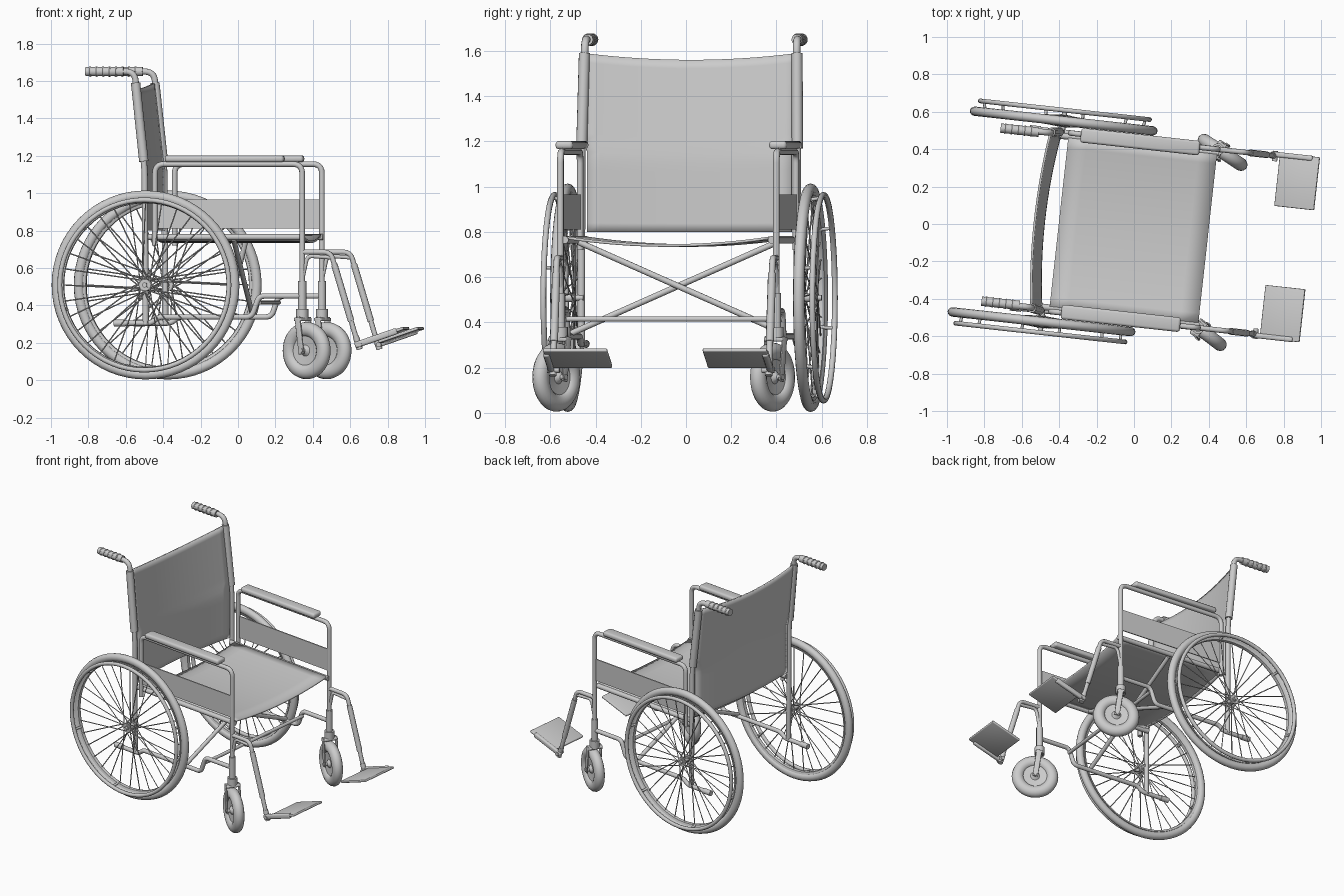
import bpy, bmesh, math
from math import sin, cos, pi, radians
from mathutils import Vector, Matrix

if "Cube" in bpy.data.objects:
    bpy.data.objects.remove(bpy.data.objects["Cube"])

# Chair frame: u forward, w to the left; whole chair is turned slightly about z
YAW = Matrix.Rotation(radians(-6.3), 4, 'Z')
M = YAW @ Matrix.Translation((0, -0.034, 0))


def rounded(path, r):
    """Polyline with filleted corners."""
    p = [Vector(q) for q in path]
    out = [p[0]]
    for a, b, c in zip(p, p[1:], p[2:]):
        k = min(r, (a - b).length * 0.45, (c - b).length * 0.45)
        s, e = b + (a - b).normalized() * k, b + (c - b).normalized() * k
        for i in range(7):
            t = i / 6
            out.append(s * (1 - t) ** 2 + b * 2 * t * (1 - t) + e * t * t)
    return out + [p[-1]]


def tube(name, paths, r, bend=0.05, res=3, mat=None):
    cu = bpy.data.curves.new(name, 'CURVE')
    cu.dimensions = '3D'
    cu.bevel_depth, cu.bevel_resolution, cu.use_fill_caps = r, res, True
    for path in paths:
        pts = rounded(path, bend)
        sp = cu.splines.new('POLY')
        sp.points.add(len(pts) - 1)
        for q, v in zip(sp.points, pts):
            q.co = (*v, 1)
    ob = bpy.data.objects.new(name, cu)
    bpy.context.collection.objects.link(ob)
    ob.matrix_world = M @ (mat or Matrix())
    return ob


def mesh_object(name, bm, mat=None, smooth=True):
    bmesh.ops.recalc_face_normals(bm, faces=bm.faces)
    me = bpy.data.meshes.new(name)
    bm.to_mesh(me)
    bm.free()
    ob = bpy.data.objects.new(name, me)
    bpy.context.collection.objects.link(ob)
    ob.matrix_world = M @ (mat or Matrix())
    if smooth:
        bpy.ops.object.select_all(action='DESELECT')
        ob.select_set(True)
        bpy.context.view_layer.objects.active = ob
        bpy.ops.object.shade_smooth_by_angle(angle=radians(40))
    return ob


def box(name, size, mat, bevel=0.0):
    bm = bmesh.new()
    bmesh.ops.create_cube(bm, size=1, matrix=Matrix.Diagonal((*size, 1)))
    if bevel:
        bmesh.ops.bevel(bm, geom=bm.edges[:], offset=bevel, segments=3,
                        profile=0.5, affect='EDGES')
    return mesh_object(name, bm, mat)


def ring(name, profile, mat, n=64):
    """Closed (radius, offset) profile revolved about the w axis."""
    bm = bmesh.new()
    loops = [[bm.verts.new((r * cos(2 * pi * i / n), o, r * sin(2 * pi * i / n)))
              for r, o in profile] for i in range(n)]
    m = len(profile)
    for i in range(n):
        a, b = loops[i], loops[(i + 1) % n]
        for j in range(m):
            k = (j + 1) % m
            bm.faces.new((a[j], a[k], b[k], b[j]))
    return mesh_object(name, bm, mat)


def circle(R, rx, ry, n=12, off=0.0):
    return [(R + rx * cos(2 * pi * i / n), off + ry * sin(2 * pi * i / n)) for i in range(n)]


def sheet(name, f, nu, nv, thick):
    bm = bmesh.new()
    g = [[bm.verts.new(f(i / nu, j / nv)) for j in range(nv + 1)] for i in range(nu + 1)]
    for i in range(nu):
        for j in range(nv):
            bm.faces.new((g[i][j], g[i + 1][j], g[i + 1][j + 1], g[i][j + 1]))
    ob = mesh_object(name, bm)
    sol = ob.modifiers.new('thickness', 'SOLIDIFY')
    sol.thickness, sol.offset = thick, 0
    return ob


T = Matrix.Translation

# Seat and back fabric
sheet('seat', lambda a, b: (-0.40 + 0.80 * a, -0.46 + 0.92 * b,
                            0.775 - 0.035 * (1 - (2 * b - 1) ** 2)), 8, 16, 0.012)


def back(a, b):
    sag = 1 - (2 * b - 1) ** 2
    z = 0.80 + (0.79 - 0.03 * sag) * a
    u = -0.445 - 0.055 * max(0, (z - 1.12) / 0.5) - 0.035 * sag
    half = 0.475 if z > 1.17 else 0.455
    return (u, (2 * b - 1) * half, z)


sheet('backrest', back, 20, 16, 0.012)

for s, side in ((1, 'left'), (-1, 'right')):
    w = 0.48 * s

    # Frame tubes
    tube(side + '_back_cane', [[(-0.44, w, 0.30), (-0.445, w, 1.12),
                                (-0.50, w * 0.98, 1.65), (-0.75, w * 0.97, 1.65)]], 0.017)
    tube(side + '_grip', [[(-0.765, w * 0.97, 1.65), (-0.56, w * 0.97, 1.65)]], 0.025)
    for i in range(5):
        ring(side + '_grip_ridge', circle(0.024, 0.004, 0.006, 6),
             T((-0.74 + i * 0.035, w * 0.97, 1.65)) @ Matrix.Rotation(pi / 2, 4, 'Z'), 20)
    tube(side + '_back_sleeve', [[(-0.45, w, 1.17), (-0.495, w * 0.985, 1.59)]], 0.025)
    tube(side + '_arm_frame', [[(-0.39, w, 0.72), (-0.39, w, 1.155),
                                (0.402, w, 1.155), (0.402, w, 0.38)]], 0.015)
    tube(side + '_seat_rail', [[(-0.44, 0.46 * s, 0.765), (0.41, 0.46 * s, 0.765)]], 0.017)
    tube(side + '_lower_rail', [[(-0.60, w, 0.305), (-0.41, w, 0.305), (-0.37, w, 0.338),
                                 (0.13, w, 0.338), (0.17, w, 0.45), (0.402, w, 0.45)]], 0.015, 0.03)
    tube(side + '_tip_cap', [[(-0.61, w, 0.305), (-0.55, w, 0.305)]], 0.019)

    # Armrest pad and side panel
    box(side + '_arm_pad', (0.64, 0.078, 0.036), T((-0.015, 0.475 * s, 1.184)), 0.014)
    box(side + '_side_panel', (0.79, 0.008, 0.155), T((0.006, w, 0.888)))

    # Rear wheel: tyre, rim, hand rim, hub, spokes
    hub = T((-0.434, 0.54 * s, 0.509))
    ring(side + '_tyre', circle(0.478, 0.027, 0.025), hub)
    ring(side + '_rim', [(0.455, -0.017), (0.44, -0.012), (0.437, 0), (0.44, 0.012),
                         (0.455, 0.017)], hub)
    ring(side + '_hand_rim', circle(0.455, 0.013, 0.013, 10, 0.058 * s), hub)
    tube(side + '_hand_rim_studs',
         [[(0.442 * cos(a), 0.0, 0.442 * sin(a)), (0.453 * cos(a), 0.055 * s, 0.453 * sin(a))]
          for a in [pi / 3 * i + 0.3 for i in range(6)]], 0.008, mat=hub)
    tube(side + '_hub', [[(0, -0.035, 0), (0, 0.035, 0)]], 0.02, mat=hub)
    tube(side + '_axle', [[(0, -0.07 * s, 0), (0, 0.05 * s, 0)]], 0.013, mat=hub)
    for o in (-0.028, 0.028):
        tube(side + '_hub_flange', [[(0, o - 0.004, 0), (0, o + 0.004, 0)]], 0.032, mat=hub)
    spokes = []
    for i in range(32):
        a = 2 * pi * i / 32
        h = a + (0.9 if i % 4 < 2 else -0.9)
        spokes.append([(0.028 * cos(h), 0.028 * (-1) ** i, 0.028 * sin(h)),
                       (0.44 * cos(a), 0, 0.44 * sin(a))])
    tube(side + '_spokes', spokes, 0.0035, res=0, mat=hub)

    # Caster: stem, fork and swivelled wheel
    tube(side + '_caster_sleeve', [[(0.402, w, 0.37), (0.402, w, 0.53)]], 0.022)
    tube(side + '_caster_head', [[(0.402, w, 0.325), (0.402, w, 0.38)]], 0.033)
    swivel = T((0.402, w, 0)) @ Matrix.Rotation(radians(-31 if s < 0 else -27), 4, 'Z')
    axle = swivel @ T((0.03, 0, 0.158))
    ring(side + '_caster_tyre', circle(0.113, 0.04, 0.036, 14), axle, 40)
    ring(side + '_caster_disc', [(0.09, -0.018), (0.03, -0.012), (0.012, -0.03),
                                 (0.012, 0.03), (0.03, 0.012), (0.09, 0.018)], axle, 32)
    tube(side + '_caster_axle', [[(0, -0.055, 0), (0, 0.055, 0)]], 0.013, mat=axle)
    box(side + '_fork_crown', (0.05, 0.10, 0.018), swivel @ T((0.004, 0, 0.325)), 0.006)
    for o in (-0.046, 0.046):
        box(side + '_fork_leg', (0.036, 0.008, 0.20),
            swivel @ T((0.017, o, 0.238)) @ Matrix.Rotation(-0.14, 4, 'Y'), 0.003)

    # Footrest hanger and plate
    tube(side + '_hanger', [[(0.402, w, 0.685), (0.555, w, 0.685), (0.70, w, 0.20)]], 0.014, 0.04)
    tube(side + '_hanger_sleeve', [[(0.575, w, 0.618), (0.665, w, 0.317)]], 0.018)
    tube(side + '_hanger_link', [[(0.402, w, 0.535), (0.43, w, 0.665), (0.565, w, 0.655)]], 0.011, 0.03)
    tube(side + '_hanger_end', [[(0.69, w, 0.235), (0.712, w, 0.165)]], 0.017)
    tilt = Matrix.Rotation(radians(-19), 4, 'Y')
    box(side + '_footplate', (0.225, 0.285, 0.016), T((0.842, 0.355 * s, 0.242)) @ tilt, 0.005)
    box(side + '_footplate_hinge', (0.24, 0.028, 0.034), T((0.80, 0.487 * s, 0.225)) @ tilt, 0.01)
    tube(side + '_footplate_pivot', [[(0.71, 0.505 * s, 0.19), (0.71, 0.45 * s, 0.19)]], 0.014)

# Folding cross brace and front cross bar
tube('cross_brace', [[(0.0, -0.48, 0.35), (0.0, 0.44, 0.755)],
                     [(0.028, 0.48, 0.35), (0.028, -0.44, 0.755)]], 0.014)
tube('cross_bar', [[(0.17, -0.48, 0.415), (0.17, 0.48, 0.415)]], 0.012)
